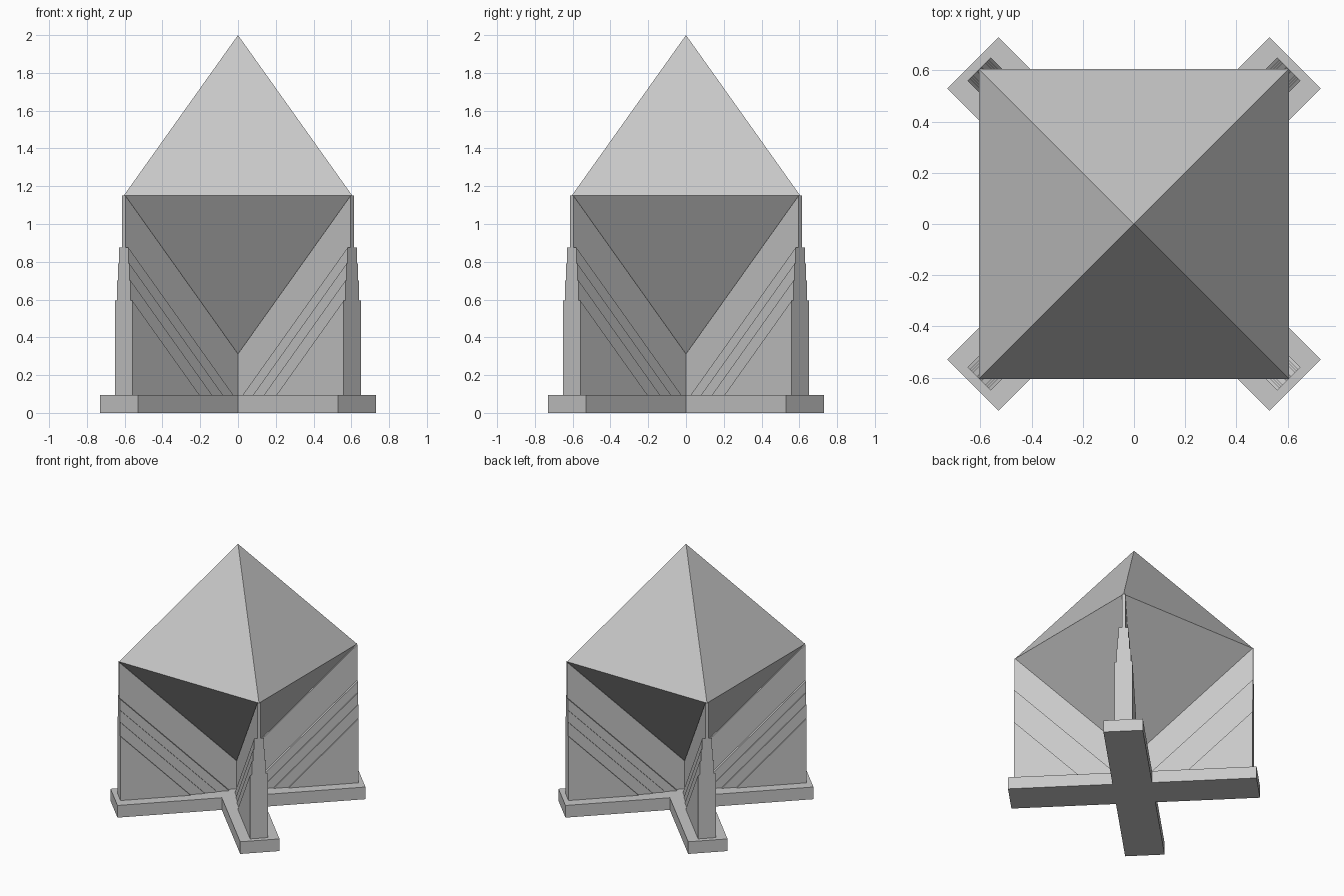
import bpy, bmesh
from math import pi, sqrt
from mathutils import Matrix

cube = bpy.data.objects.get("Cube")
if cube:
    bpy.data.objects.remove(cube, do_unlink=True)

GREY = (0.58, 0.58, 0.58, 1.0)
mat = bpy.data.materials.new("light grey")
mat.use_nodes = True
mat.diffuse_color = GREY
mat.node_tree.nodes["Principled BSDF"].inputs["Base Color"].default_value = GREY

BASE_TOP = 0.095     # top of the cross-shaped plinth
HALF = 0.605         # half side of the octahedron's square waist
WAIST, APEX, NADIR = 1.15, 2.0, 0.30
REACH = HALF * sqrt(2)                 # fin length along the diagonal
SLOPE = (WAIST - NADIR) / REACH        # fin tops run parallel to the body edge


def add_object(name, bm):
    bmesh.ops.recalc_face_normals(bm, faces=bm.faces)
    mesh = bpy.data.meshes.new(name)
    bm.to_mesh(mesh)
    bm.free()
    mesh.materials.append(mat)
    obj = bpy.data.objects.new(name, mesh)
    bpy.context.collection.objects.link(obj)
    return obj


def prism(name, points, depth, angle=0.0):
    """Extrude a closed 3D outline along the vector depth, then turn it about z."""
    bm = bmesh.new()
    face = bm.faces.new([bm.verts.new(p) for p in points])
    ext = bmesh.ops.extrude_face_region(bm, geom=[face])
    moved = [v for v in ext["geom"] if isinstance(v, bmesh.types.BMVert)]
    bmesh.ops.translate(bm, verts=moved, vec=depth)
    bmesh.ops.transform(bm, verts=bm.verts, matrix=Matrix.Rotation(angle, 4, "Z"))
    return add_object(name, bm)


def fin(name, outline, half_width, angle):
    points = [(u, -half_width, z) for u, z in outline]
    return prism(name, points, (0, 2 * half_width, 0), angle)


# Cross plinth: one arm outline repeated four times
ARM, W = 0.891, 0.1414
outline = []
for i in range(4):
    turn = Matrix.Rotation(pi / 4 + i * pi / 2, 3, "Z")
    for p in ((ARM, -W, 0), (ARM, W, 0), (W, W, 0)):
        outline.append(turn @ Matrix.Translation(p).translation)
prism("cross_plinth", outline, (0, 0, BASE_TOP))

# Octahedral body
bm = bmesh.new()
ring = [bm.verts.new((x * HALF, y * HALF, WAIST))
        for x, y in ((-1, -1), (1, -1), (1, 1), (-1, 1))]
for z in (APEX, NADIR):
    tip = bm.verts.new((0, 0, z))
    for i in range(4):
        bm.faces.new((ring[i], ring[(i + 1) % 4], tip))
add_object("octahedral_body", bm)

# Thin cradle plates crossing under the body
cradle = [(-REACH, BASE_TOP), (REACH, BASE_TOP), (REACH, WAIST),
          (0, NADIR), (-REACH, WAIST)]
for i in range(2):
    fin(f"cradle_plate_{i + 1}", cradle, 0.0125, pi / 4 + i * pi / 2)

# Stepped buttress layers: each lower layer is wider (top height, half width)
LAYERS = ((0.875, 0.035), (0.79, 0.043), (0.70, 0.052), (0.595, 0.064))
CORNERS = ("back_left", "back_right", "front_right", "front_left")
for i, corner in enumerate(CORNERS):
    for n, (top, half_width) in enumerate(LAYERS):
        start = REACH - (top - BASE_TOP) / SLOPE
        wedge = [(start, BASE_TOP), (REACH, BASE_TOP), (REACH, top)]
        fin(f"{corner}_buttress_layer_{n + 1}", wedge, half_width,
            pi / 4 + i * pi / 2)
